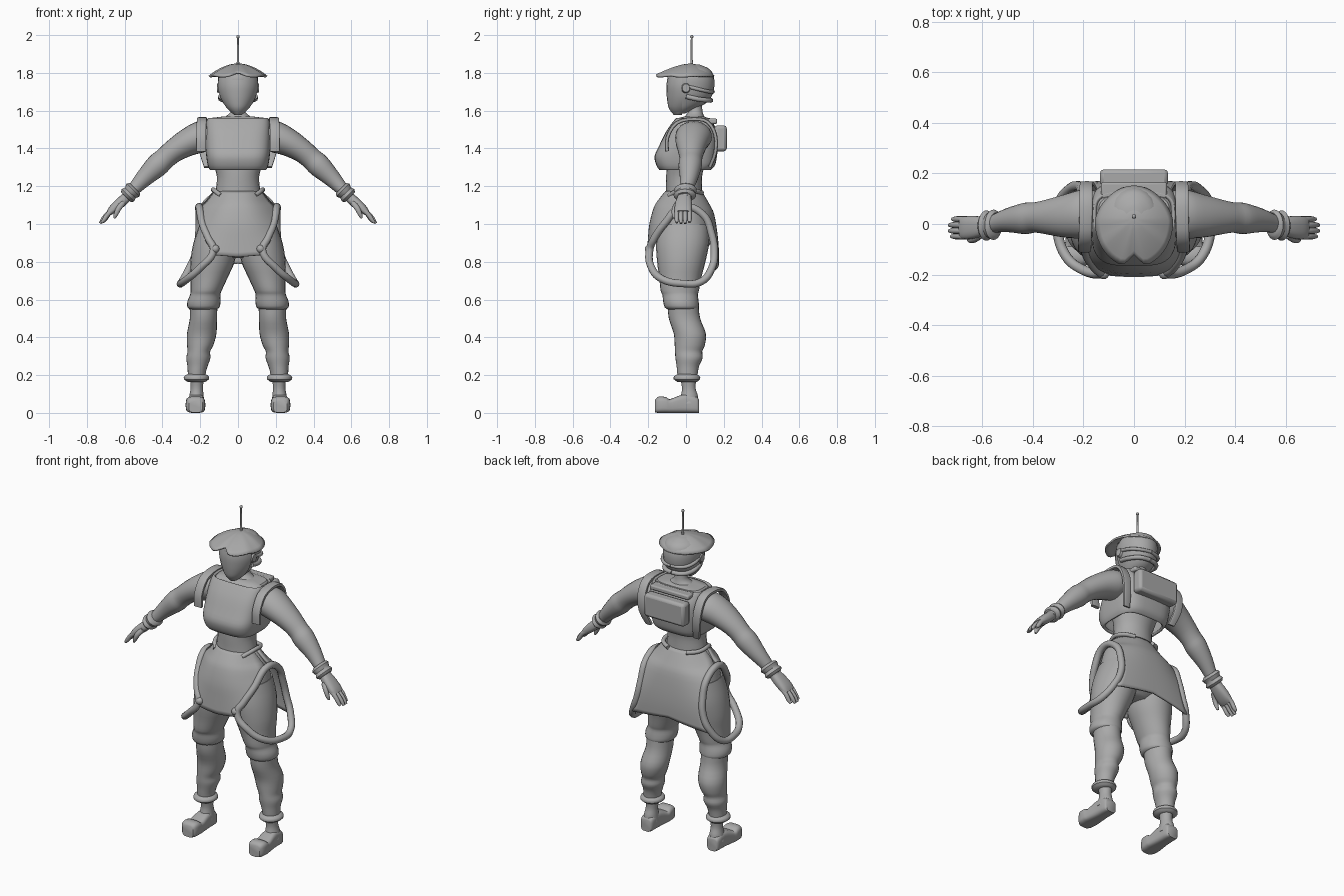
import bpy, bmesh, math
from mathutils import Vector

grey = bpy.data.materials.new("plain_grey")
grey.diffuse_color = (0.4, 0.4, 0.4, 1)
X, Y, Z = Vector((1, 0, 0)), Vector((0, 1, 0)), Vector((0, 0, 1))


def finish(name, bm, mirror=False, solid=0, bevel=0):
    bmesh.ops.recalc_face_normals(bm, faces=bm.faces)
    me = bpy.data.meshes.new(name)
    bm.to_mesh(me)
    bm.free()
    me.materials.append(grey)
    ob = bpy.data.objects.new(name, me)
    bpy.context.collection.objects.link(ob)
    if solid:
        m = ob.modifiers.new("thickness", 'SOLIDIFY')
        m.thickness, m.offset = solid, -1
    if bevel:
        m = ob.modifiers.new("bevel", 'BEVEL')
        m.width, m.segments = bevel, 2
    if mirror:
        ob.modifiers.new("mirror", 'MIRROR')
    return ob


def refine(rings, k):
    """Catmull-Rom interpolation between control rings."""
    pts, out = [Vector(r) for r in rings], []
    for i in range(len(pts) - 1):
        a, b, c, d = pts[max(i - 1, 0)], pts[i], pts[i + 1], pts[min(i + 2, len(pts) - 1)]
        for j in range(k):
            t = j / k
            out.append(0.5 * (2 * b + (c - a) * t + (2 * a - 5 * b + 4 * c - d) * t * t
                              + (3 * b - a - 3 * c + d) * t ** 3))
    return out + [pts[-1]]


def loft(name, rings, ref=X, axis=Z, n=24, p=2, k=3, caps=True, cut=None, **kw):
    """Superellipse rings (x, y, z, radius along ref, other radius)."""
    rings = refine(rings, k)
    bm, rows = bmesh.new(), []
    for i, r in enumerate(rings):
        c = Vector(r[:3])
        t = axis or (Vector(rings[min(i + 1, len(rings) - 1)][:3])
                     - Vector(rings[max(i - 1, 0)][:3])).normalized()
        v = t.cross(ref).normalized()
        row = []
        for s in range(n):
            a = 2 * math.pi * s / n
            ca, sa = math.cos(a), math.sin(a)
            row.append(bm.verts.new(c + ref * (r[3] * math.copysign(abs(ca) ** (2 / p), ca))
                                    + v * (r[4] * math.copysign(abs(sa) ** (2 / p), sa))))
        rows.append(row)
    for a, b in zip(rows, rows[1:]):
        for s in range(n):
            bm.faces.new((a[s], a[(s + 1) % n], b[(s + 1) % n], b[s]))
    if caps:
        bm.faces.new(rows[0])
        bm.faces.new(rows[-1])
    if cut:
        bmesh.ops.bisect_plane(bm, geom=bm.verts[:] + bm.edges[:] + bm.faces[:],
                               plane_co=cut[0], plane_no=cut[1], clear_outer=True)
    return finish(name, bm, **kw)


def box(name, lo, hi, bevel=0.008, **kw):
    bm = bmesh.new()
    bmesh.ops.create_cube(bm, size=1)
    for v in bm.verts:
        v.co = [(a + b) / 2 + c * (b - a) for a, b, c in zip(lo, hi, v.co)]
    return finish(name, bm, bevel=bevel, **kw)


def ball(name, c, r, **kw):
    bm = bmesh.new()
    bmesh.ops.create_uvsphere(bm, u_segments=16, v_segments=10, radius=r)
    bmesh.ops.translate(bm, verts=bm.verts, vec=c)
    return finish(name, bm, **kw)


def pipe(name, pts, r, cyclic=False):
    cu = bpy.data.curves.new(name, 'CURVE')
    cu.dimensions, cu.bevel_depth, cu.bevel_resolution, cu.resolution_u = '3D', r, 3, 6
    cu.use_fill_caps = True
    sp = cu.splines.new('BEZIER')
    sp.bezier_points.add(len(pts) - 1)
    for b, c in zip(sp.bezier_points, pts):
        b.co, b.handle_left_type, b.handle_right_type = c, 'AUTO', 'AUTO'
    sp.use_cyclic_u = cyclic
    cu.materials.append(grey)
    ob = bpy.data.objects.new(name, cu)
    bpy.context.collection.objects.link(ob)
    bpy.ops.object.select_all(action='DESELECT')
    ob.select_set(True)
    bpy.context.view_layer.objects.active = ob
    bpy.ops.object.convert(target='MESH')
    bpy.context.object.modifiers.new("mirror", 'MIRROR')


def panel(name, rows, notch):
    """Curved cloth panel; rows of (z, half width, edge y, centre y)."""
    rows, bm, n = refine(rows, 3), bmesh.new(), 16
    grid = []
    for i, (z, w, ye, yc) in enumerate(rows):
        f = (i / (len(rows) - 1)) ** 4
        us = [2 * j / n - 1 for j in range(n + 1)]
        grid.append([bm.verts.new((w * u, yc + (ye - yc) * abs(u) ** 2.5,
                                   z + notch * f * (1 - abs(u)))) for u in us])
    for a, b in zip(grid, grid[1:]):
        for j in range(n):
            bm.faces.new((a[j], a[j + 1], b[j + 1], b[j]))
    finish(name, bm, solid=0.012).modifiers[0].offset = 0


# Head: helmet, visor, cap, antenna, neck guard
loft("helmet", [(0, -.035, 1.585, .03, .03), (0, -.015, 1.61, .055, .065), (0, .008, 1.64, .075, .098),
                (0, .02, 1.68, .095, .118), (0, .026, 1.73, .105, .124), (0, .025, 1.78, .105, .122),
                (0, .03, 1.82, .085, .095), (0, .03, 1.845, .03, .04)])
loft("visor", [(0, -.035, 1.578, .02, .03), (0, -.02, 1.61, .056, .07), (0, .003, 1.65, .086, .102),
               (0, .015, 1.69, .104, .118), (0, .018, 1.73, .112, .122), (0, .02, 1.77, .11, .118),
               (0, .02, 1.80, .1, .11)],
     cut=((0, -.02, 0), (0, 1, 0)))
bm, rows, n = bmesh.new(), [], 48
for i in range(1, 9):
    s, row = i / 8, []
    for j in range(n):
        a = 2 * math.pi * j / n
        front = max(0, math.cos(a))
        x = .155 * math.sin(a) * (1 - .15 * max(0, -math.cos(a)))
        y = (-.172 if front else -.14) * math.cos(a) + .012 * (1 - front)
        if front:
            y += .05 * max(0, 1 - abs(math.sin(a)) / .3)
        zr = 1.785 + .02 * front ** 2 - .018 * abs(math.sin(3 * a)) * front
        e = 1.9 - .4 * front
        row.append(bm.verts.new((x * s, .02 * (1 - s) + y * s, zr + (1.85 - zr) * (1 - s ** e))))
    rows.append(row)
bm.faces.new(rows[0])
for a, b in zip(rows, rows[1:]):
    for j in range(n):
        bm.faces.new((a[j], a[(j + 1) % n], b[(j + 1) % n], b[j]))
finish("cap", bm, solid=0.01)
loft("antenna", [(0, .03, 1.83, .008, .008), (0, .03, 1.87, .006, .006), (0, .03, 1.99, .005, .005)], n=10, k=1)
ball("antenna_tip", (0, .03, 1.991), .009)
pipe("neck_guard", [(.092, 0, 1.675), (.088, .07, 1.66), (.055, .118, 1.655), (0, .132, 1.655)], .013)
pipe("helmet_band", [(.1, 0, 1.73), (.097, .08, 1.71), (.06, .127, 1.70), (0, .143, 1.70)], .01)
loft("ear_disc", [(.09, 0, 1.72, .028, .03), (.112, 0, 1.72, .02, .022)], ref=Y, axis=X, k=1, n=16, mirror=True)

# Torso and vest
loft("torso", [(0, -.01, 1.10, .13, .1), (0, -.01, 1.18, .118, .095), (0, -.01, 1.25, .112, .095),
               (0, 0, 1.32, .13, .1), (0, .02, 1.42, .155, .1), (0, .035, 1.52, .14, .075),
               (0, .045, 1.57, .065, .05), (0, .05, 1.60, .037, .037), (0, .045, 1.67, .036, .036)])
loft("vest", [(0, -.005, 1.285, .148, .135), (0, -.002, 1.31, .16, .155), (0, -.001, 1.36, .168, .165),
              (0, .015, 1.42, .172, .155), (0, .03, 1.49, .172, .135), (0, .035, 1.54, .168, .105),
              (0, .037, 1.56, .16, .09)], p=3.5, n=40, caps=False, solid=0.015)
loft("vest_yoke", [(0, .037, 1.545, .155, .085), (0, .04, 1.562, .14, .075), (0, .045, 1.57, .07, .05)],
     p=3.5, n=40, k=1)
box("back_pack", (-.135, .15, 1.385), (.135, .216, 1.522), bevel=.016)
box("back_plate", (-.13, .1, 1.53), (.13, .165, 1.558))
loft("shoulder_band", [(.195, -.1, 1.385, .026, .01), (.195, -.098, 1.46, .026, .01), (.193, -.05, 1.535, .026, .01),
                       (.19, .04, 1.556, .026, .01), (.19, .115, 1.54, .026, .01), (.188, .155, 1.47, .026, .01),
                       (.18, .155, 1.38, .024, .01), (.16, .125, 1.30, .02, .01)],
     axis=None, p=5, n=16, mirror=True)

# Arms, bracelets, hands
loft("arm", [(.15, .04, 1.47, .09, .073), (.2, .04, 1.46, .097, .083), (.27, .032, 1.43, .086, .073),
             (.34, .028, 1.387, .07, .062), (.39, .026, 1.345, .06, .058), (.43, .022, 1.308, .062, .061),
             (.5, .015, 1.24, .047, .046), (.56, 0, 1.175, .035, .032), (.60, -.005, 1.135, .035, .026)],
     ref=Y, axis=None, mirror=True)
loft("bracelet", [(.545, 0, 1.19, .045, .036), (.555, -.003, 1.18, .06, .048), (.57, -.005, 1.165, .05, .04),
                  (.583, -.006, 1.152, .06, .046), (.593, -.007, 1.142, .045, .036)],
     ref=Y, axis=None, mirror=True, k=2)
loft("palm", [(.58, -.008, 1.15, .032, .026), (.62, -.012, 1.115, .043, .028), (.66, -.015, 1.08, .046, .024),
              (.682, -.015, 1.06, .042, .016)], ref=Y, axis=None, p=2.6, mirror=True)
for i, y in enumerate((.019, -.004, -.027, -.049)):
    d = (.012, 0, 0, .008)[i]
    loft("finger_%d" % (i + 1), [(.655, y, 1.08, .0125, .014), (.69 - d / 2, y, 1.055, .012, .013),
                                 (.715 - d, y, 1.025, .0115, .012), (.73 - d, y, 1.003 + d / 2, .007, .007)],
         ref=Y, axis=None, n=10, mirror=True)
loft("thumb", [(.605, -.04, 1.115, .018, .016), (.63, -.06, 1.085, .014, .015), (.647, -.064, 1.05, .011, .012),
               (.655, -.062, 1.03, .006, .006)], ref=Y, axis=None, n=10, mirror=True)

# Hips, trouser legs, ankle cuffs, shoes
loft("hips", [(0, -.01, 1.17, .122, .09), (0, -.01, 1.1, .175, .118), (0, -.01, 1.0, .2, .145),
              (0, -.01, .92, .205, .148), (0, -.015, .86, .17, .12), (0, -.015, .82, .09, .07)], p=2.2)
loft("thigh", [(.11, -.012, 1.0, .092, .13), (.12, -.018, .9, .116, .14), (.135, -.025, .8, .117, .128),
               (.152, -.03, .72, .099, .112), (.168, -.033, .65, .083, .102), (.174, -.031, .625, .08, .094),
               (.18, -.027, .59, .088, .094), (.183, -.022, .558, .084, .09), (.184, -.018, .545, .06, .07)],
     mirror=True)
loft("shin", [(.183, -.015, .57, .074, .082), (.183, -.008, .5, .072, .083), (.192, .02, .42, .078, .085),
              (.2, .02, .36, .07, .08), (.207, .014, .325, .06, .072), (.21, .016, .29, .064, .072),
              (.214, .01, .25, .054, .06), (.218, .008, .215, .048, .055), (.22, .008, .17, .046, .05)],
     mirror=True)
loft("ankle_cuff", [(.22, .006, .205, .046, .05), (.22, .005, .195, .064, .067), (.22, .005, .178, .066, .07),
                    (.22, .006, .163, .045, .05)], mirror=True, k=2)
loft("ankle", [(.218, .012, .18, .036, .042), (.218, .015, .13, .033, .036), (.22, .018, .09, .038, .045),
               (.222, .015, .05, .044, .05)], mirror=True)
loft("shoe", [(.222, .068, .035, .032, .035), (.222, .055, .043, .04, .043), (.222, 0, .05, .042, .05),
              (.223, -.05, .043, .046, .043), (.224, -.088, .036, .05, .036), (.225, -.105, .042, .052, .042),
              (.225, -.145, .043, .049, .043), (.224, -.163, .036, .036, .034)],
     axis=Y, p=3.6, n=32, k=2, mirror=True)

# Apron panels, side loops, studs, waist rolls
panel("front_apron", [(1.17, .125, -.03, -.105), (1.12, .165, -.02, -.145), (1.08, .2, -.03, -.167),
                      (1.0, .185, -.115, -.188), (.92, .155, -.168, -.196), (.835, .12, -.195, -.203)], -.01)
panel("back_apron", [(1.17, .125, 0, .08), (1.1, .195, .01, .12), (1.05, .208, .085, .143), (.95, .205, .135, .16),
                     (.85, .215, .152, .168), (.755, .25, .15, .168)], .035)
pipe("side_loop", [(.205, -.02, 1.09), (.188, -.115, 1.0), (.155, -.17, .92), (.13, -.193, .86), (.2, -.182, .768),
                   (.27, -.125, .708), (.303, -.02, .685), (.296, .08, .695), (.255, .138, .77), (.222, .15, .85),
                   (.207, .135, .95), (.206, .09, 1.05)], .02, True)
ball("apron_stud", (.12, -.196, .868), .022, mirror=True)
pipe("waist_roll", [(.09, -.09, 1.15), (.128, -.03, 1.18), (.12, .045, 1.175), (.06, .085, 1.165)], .012)

# Smooth shading with sharp edges kept
bpy.ops.object.select_all(action='SELECT')
bpy.context.view_layer.objects.active = bpy.data.objects["torso"]
bpy.ops.object.shade_smooth_by_angle(angle=math.radians(40))
